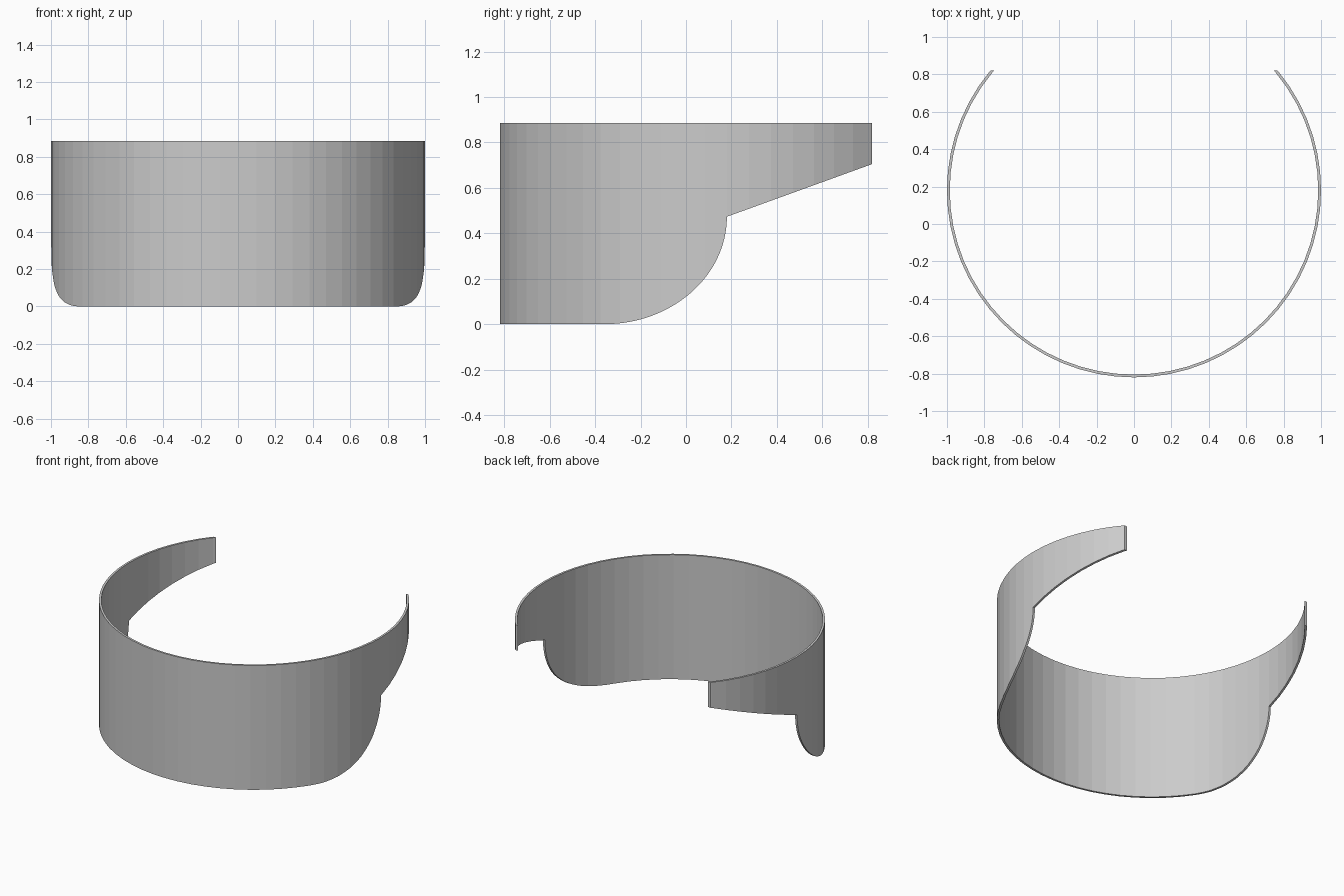
import bpy, bmesh, math

if "Cube" in bpy.data.objects:
    bpy.data.objects.remove(bpy.data.objects["Cube"])

CY, R_OUT, R_IN, TOP, SEG = 0.18, 1.0, 0.985, 0.885, 64


def make_object(name, bm):
    bmesh.ops.recalc_face_normals(bm, faces=bm.faces)
    mesh = bpy.data.meshes.new(name)
    bm.to_mesh(mesh)
    bm.free()
    obj = bpy.data.objects.new(name, mesh)
    bpy.context.collection.objects.link(obj)
    return obj


# Thin round wall: a full tube, taller than needed
bm = bmesh.new()
loops = []
for r, z in ((R_OUT, -0.1), (R_OUT, 1.0), (R_IN, 1.0), (R_IN, -0.1)):
    loops.append([bm.verts.new((r * math.cos(2 * math.pi * i / SEG),
                                CY + r * math.sin(2 * math.pi * i / SEG), z))
                  for i in range(SEG)])
for k in range(4):
    a, b = loops[k], loops[(k + 1) % 4]
    for i in range(SEG):
        j = (i + 1) % SEG
        bm.faces.new((a[i], a[j], b[j], b[i]))
band = make_object("curved_band", bm)

# Side outline (y, z): flat top, tapering arms, rounded lower corner
outline = [(-1.0, 0.0), (-1.0, TOP), (0.82, TOP), (0.82, 0.705)]
steps = 32
for i in range(steps + 1):
    t = 0.5 * math.pi * i / steps
    outline.append((-0.36 + 0.54 * math.cos(t), 0.473 * (1 - math.sin(t))))
bm = bmesh.new()
face = bm.faces.new([bm.verts.new((-1.2, y, z)) for y, z in outline])
ext = bmesh.ops.extrude_face_region(bm, geom=[face], use_keep_orig=True)
bmesh.ops.translate(bm, vec=(2.4, 0, 0),
                    verts=[g for g in ext["geom"] if isinstance(g, bmesh.types.BMVert)])
cutter = make_object("side_outline_cutter", bm)
cutter.hide_render = True

# Trim the tube to the side outline
mod = band.modifiers.new("trim", 'BOOLEAN')
mod.operation = 'INTERSECT'
mod.solver = 'EXACT'
mod.object = cutter
bpy.context.view_layer.objects.active = band
band.select_set(True)
bpy.ops.object.modifier_apply(modifier=mod.name)
bpy.data.objects.remove(cutter)
